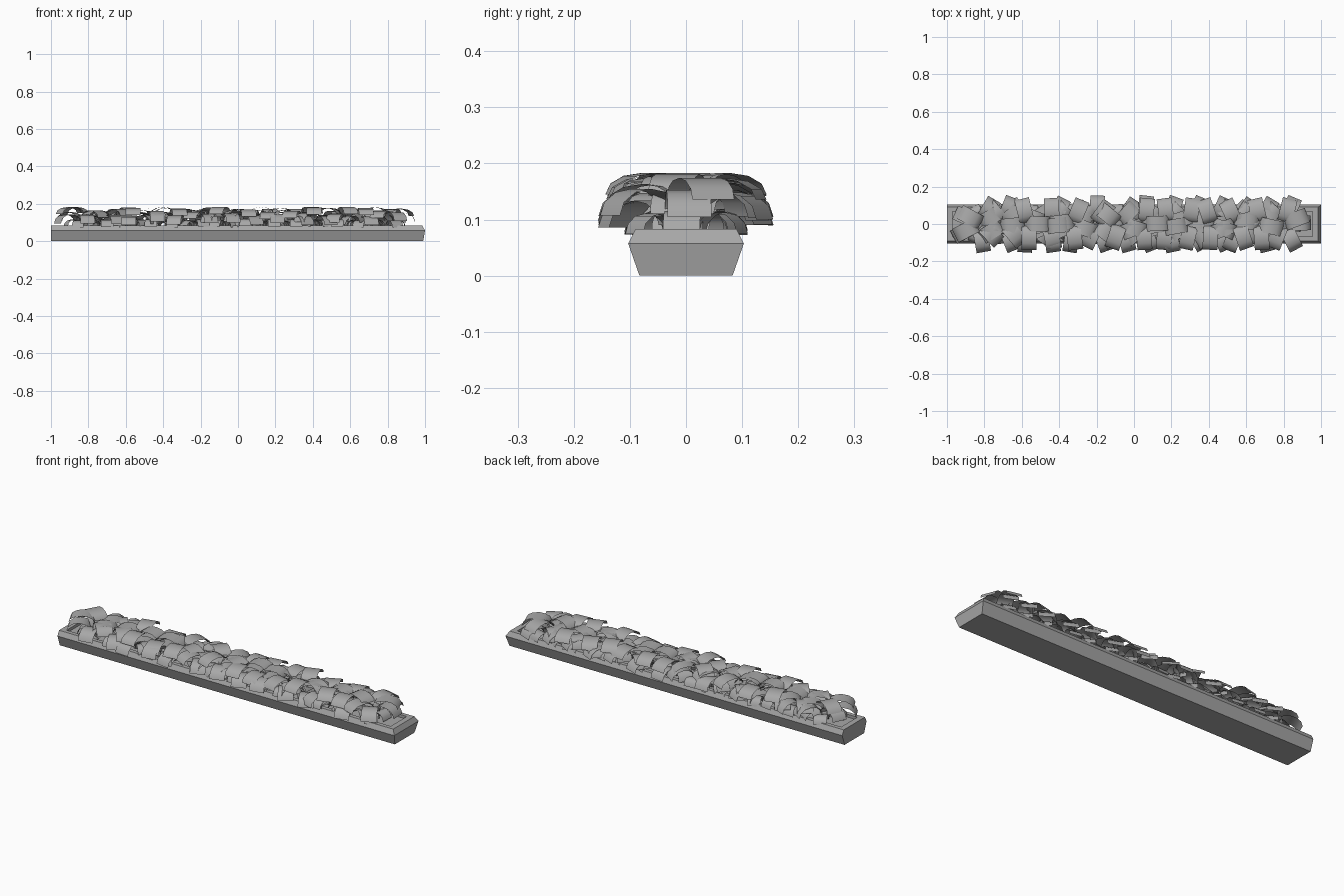
import bpy, bmesh, math, random
from mathutils import Matrix, Vector

if "Cube" in bpy.data.objects:
    bpy.data.objects.remove(bpy.data.objects["Cube"], do_unlink=True)

random.seed(11)
grey = bpy.data.materials.new("plain_grey")
grey.use_nodes = True
grey.diffuse_color = (0.39, 0.39, 0.39, 1)
grey.node_tree.nodes["Principled BSDF"].inputs["Base Color"].default_value = grey.diffuse_color


def finish(name, bm, smooth=False):
    mesh = bpy.data.meshes.new(name)
    bm.to_mesh(mesh)
    bm.free()
    mesh.materials.append(grey)
    for p in mesh.polygons:
        p.use_smooth = smooth
    obj = bpy.data.objects.new(name, mesh)
    bpy.context.collection.objects.link(obj)


# Planter trough: stacked rectangles (left x, right x, half depth, z)
bm = bmesh.new()
levels = [(-1, 0.99, 0.083, 0), (-1, 1, 0.103, 0.057), (-1, 0.985, 0.09, 0.083),
          (-0.97, 0.955, 0.068, 0.083), (-0.97, 0.955, 0.068, 0.068)]
rings = [[bm.verts.new(c) for c in ((a, -d, z), (b, -d, z), (b, d, z), (a, d, z))]
         for a, b, d, z in levels]
for low, high in zip(rings, rings[1:]):
    for i in range(4):
        j = (i + 1) % 4
        bm.faces.new((low[i], low[j], high[j], high[i]))
bm.faces.new(rings[0][::-1])
bm.faces.new(rings[-1])
finish("planter_trough", bm)


def add_leaf(bm, start, peak, end, width, place, steps=6):
    """Arched strip: rises from start to peak, then curls over to end (radius, height)."""
    rows = []
    for k in range(steps + 1):
        a = math.pi * k / steps
        foot = start if a < math.pi / 2 else end
        r = peak[0] + (foot[0] - peak[0]) * abs(math.cos(a))
        z = foot[1] + (peak[1] - foot[1]) * math.sin(a)
        rows.append([bm.verts.new(place @ Vector((r, side * width / 2, z)))
                     for side in (-1, 1)])
    for (a, b), (c, d) in zip(rows, rows[1:]):
        bm.faces.new((a, c, d, b))


# Plants: tiers of arched leaves around each stem
# (name, start, peak, end, width, leaf count, yaw wobble, lowest lift)
tiers = [("lower", (0.025, 0.075), (0.065, 0.115), (0.105, 0.078), 0.066, 5, 0.3, -0.006),
         ("middle", (0.03, 0.11), (0.09, 0.153), (0.152, 0.105), 0.078, 5, 0.3, -0.02),
         ("upper", (0.01, 0.148), (0.07, 0.180), (0.138, 0.142), 0.08, 4, 0.4, -0.025)]
plants = 14
for tier, start, peak, end, width, count, wobble, drop in tiers:
    bm = bmesh.new()
    for i in range(plants):
        x = -0.82 + 1.62 * i / (plants - 1)
        turn = random.choice((0, 0, 0.3, 0.8, 1.2))
        for q in range(count):
            yaw = turn + random.uniform(-wobble, wobble) + math.tau * q / count
            shift = Vector((random.uniform(-0.015, 0.01), 0, random.uniform(drop, 0.004)))
            place = (Matrix.Translation(Vector((x, 0, 0)) + shift)
                     @ Matrix.Rotation(yaw, 4, "Z"))
            add_leaf(bm, start, peak, end, width, place)
    finish(tier + "_leaves", bm, smooth=True)
